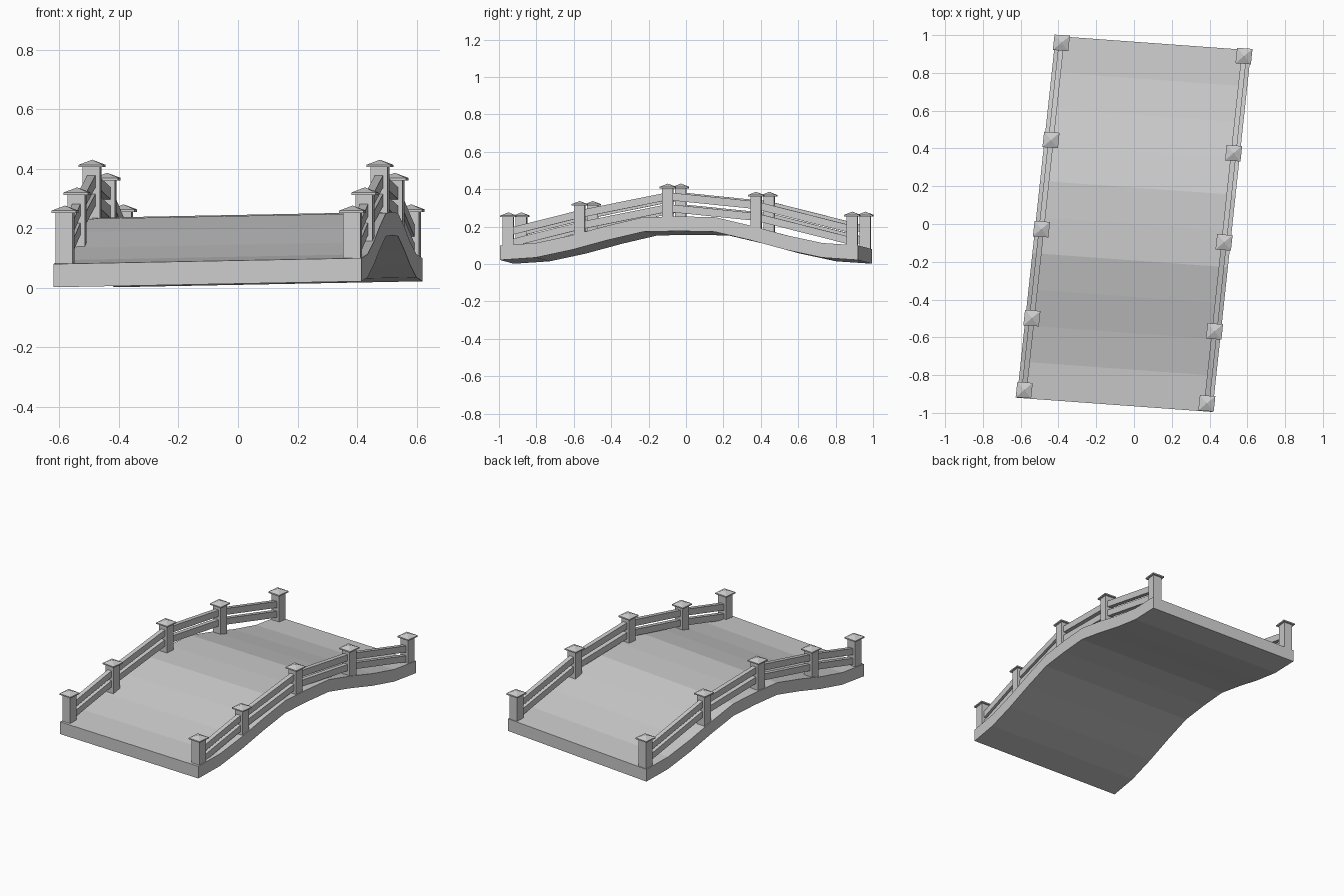
import bpy, bmesh
from mathutils import Vector

if "Cube" in bpy.data.objects:
    bpy.data.objects.remove(bpy.data.objects["Cube"])

# Bridge axes: slightly turned, with a small sideways roll of the deck
ACROSS = Vector((1.035, -0.075, 0))
ALONG = Vector((0.1025, 0.9575, 0))
ROLL, BASE, THICK = 0.020, 0.0115, 0.078
A, L = ACROSS.normalized(), ALONG.normalized()


def place(u, v, z):
    return ACROSS * u + ALONG * v + Vector((0, 0, z))


def loft(name, rings, apex=None):
    """Skin a row of equal vertex rings, closing the far end flat or to a point."""
    bm = bmesh.new()
    rows = [[bm.verts.new(p) for p in ring] for ring in rings]
    n = len(rows[0])
    for a, b in zip(rows, rows[1:]):
        for i in range(n):
            bm.faces.new((a[i], a[(i + 1) % n], b[(i + 1) % n], b[i]))
    bm.faces.new(rows[0][::-1])
    if apex is None:
        bm.faces.new(rows[-1])
    else:
        tip = bm.verts.new(apex)
        for i in range(n):
            bm.faces.new((rows[-1][i], rows[-1][(i + 1) % n], tip))
    bmesh.ops.recalc_face_normals(bm, faces=bm.faces)
    mesh = bpy.data.meshes.new(name)
    bm.to_mesh(mesh)
    bm.free()
    bpy.context.collection.objects.link(bpy.data.objects.new(name, mesh))


def square(c, half, z):
    return [Vector((c.x, c.y, z)) + A * i * half + L * j * half
            for i, j in ((-1, -1), (1, -1), (1, 1), (-1, 1))]


# Arched deck slab, ten flat segments
rise = [0.155, 0.151, 0.106, 0.054, 0.013, 0.0]
rings = []
for k in range(-5, 6):
    z = BASE + rise[abs(k)]
    rings.append([place(u, k / 5, z + t + ROLL * u)
                  for u, t in ((-0.5, 0), (0.5, 0), (0.5, THICK), (-0.5, THICK))])
loft("deck", rings)

# Posts: position along the bridge, cap peak height, rail top height
stations = [(-0.955, 0.276, 0.192), (-0.557, 0.337, 0.288), (-0.065, 0.430, 0.383),
            (0.428, 0.386, 0.335), (0.965, 0.280, 0.205)]
for side, u in (("left", -0.467), ("right", 0.467)):
    for i, (v, peak, _) in enumerate(stations):
        c = place(u, v, 0)
        loft(f"{side}_post_{i}", [square(c, 0.029, peak - 0.225), square(c, 0.029, peak - 0.022)])
        loft(f"{side}_post_cap_{i}", [square(c, 0.041, peak - 0.025), square(c, 0.041, peak - 0.017)],
             Vector((c.x, c.y, peak)))
    # Two straight rails in every span
    for i, (p, q) in enumerate(zip(stations, stations[1:])):
        for level, drop in (("upper", 0), ("lower", 0.063)):
            ends = []
            for v, _, top in (p, q):
                ends.append([place(u, v, top - drop + dz) + A * w for w, dz in
                             ((-0.014, -0.041), (0.014, -0.041), (0.014, 0), (-0.014, 0))])
            loft(f"{side}_{level}_rail_{i}", ends)
